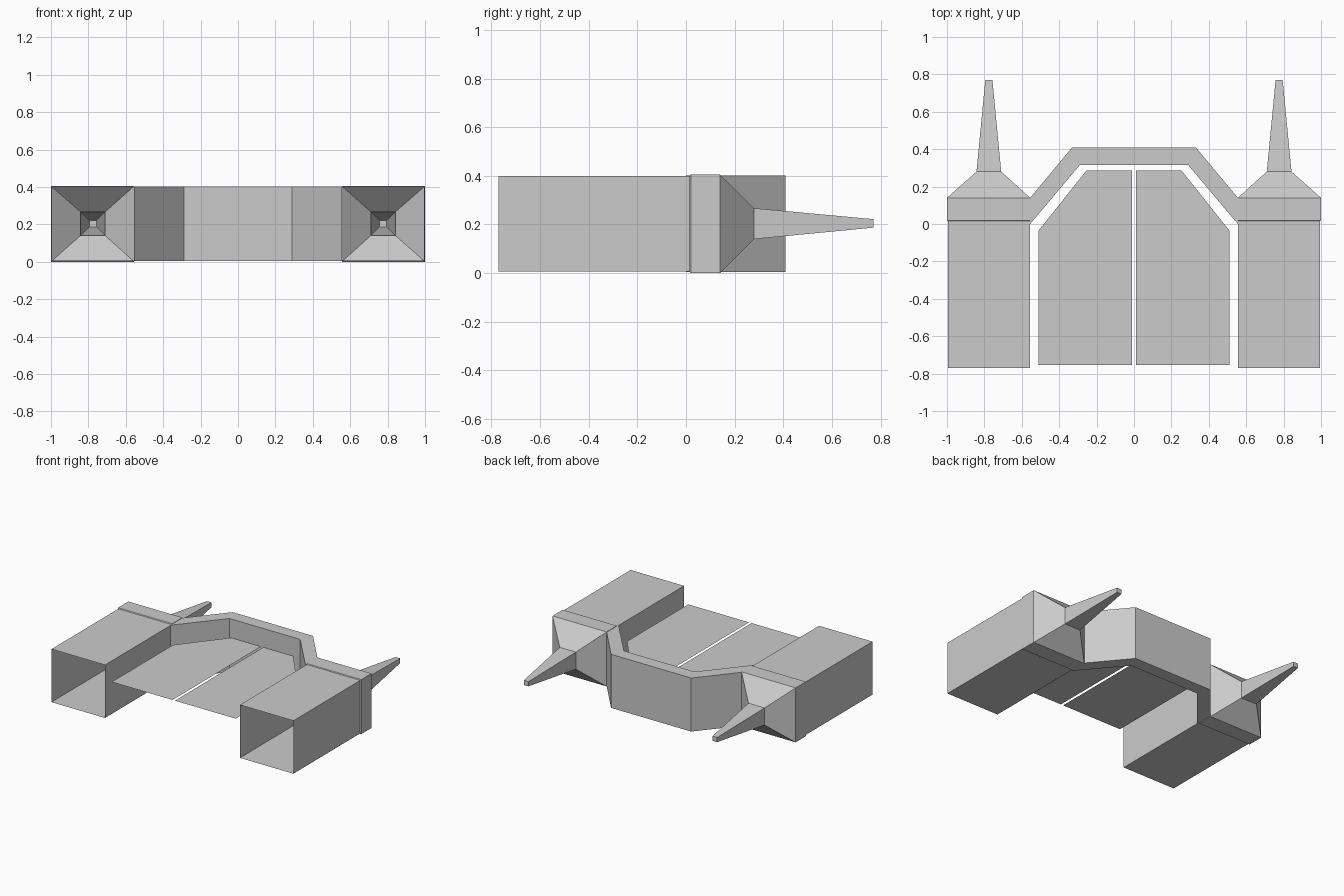
import bpy
import bmesh

cube = bpy.data.objects.get("Cube")
if cube:
    bpy.data.objects.remove(cube, do_unlink=True)

grey = bpy.data.materials.new("plain_grey")
grey.use_nodes = True
GREY = (0.6, 0.6, 0.6, 1)
grey.diffuse_color = GREY
grey.node_tree.nodes["Principled BSDF"].inputs["Base Color"].default_value = GREY


def finish(name, bm, recalc=True):
    if recalc:
        bmesh.ops.recalc_face_normals(bm, faces=bm.faces)
    mesh = bpy.data.meshes.new(name)
    bm.to_mesh(mesh)
    bm.free()
    mesh.materials.append(grey)
    obj = bpy.data.objects.new(name, mesh)
    bpy.context.collection.objects.link(obj)
    return obj


def arm(name, side):
    """Square tube, open at the front, narrowing to a spike at the back."""
    # y, inner x, outer x, bottom z, top z
    sections = [
        (-0.77, 0.555, 0.995, 0.006, 0.4),
        (0.015, 0.555, 0.995, 0.006, 0.4),
        (0.02, 0.555, 1.0, 0, 0.405),
        (0.14, 0.555, 1.0, 0, 0.405),
        (0.28, 0.71, 0.842, 0.14, 0.267),
        (0.77, 0.757, 0.795, 0.187, 0.222),
    ]
    bm = bmesh.new()
    rings = []
    for y, x0, x1, z0, z1 in sections:
        corners = [(x0, z0), (x1, z0), (x1, z1), (x0, z1)]
        rings.append([bm.verts.new((side * x, y, z)) for x, z in corners])
    for a, b in zip(rings, rings[1:]):
        for i in range(4):
            j = (i + 1) % 4
            bm.faces.new((a[i], a[j], b[j], b[i]))
    bm.faces.new(rings[-1])
    finish(name, bm)


def floor_panel(name, side):
    """Thin sheet with one clipped rear corner."""
    outline = [(0.01, -0.755), (0.51, -0.755), (0.51, -0.035), (0.255, 0.285), (0.01, 0.285)]
    bm = bmesh.new()
    face = bm.faces.new([bm.verts.new((side * x, y, 0.28)) for x, y in outline])
    face.normal_update()
    if face.normal.z < 0:
        face.normal_flip()
    finish(name, bm, recalc=False)


def bridge():
    """Angled band joining the two arms."""
    outer = [(0.555, 0.14), (0.33, 0.41)]
    inner = [(0.555, 0.0), (0.29, 0.315)]
    mirror = lambda pts: [(-x, y) for x, y in reversed(pts)]
    outer, inner = outer + mirror(outer), inner + mirror(inner)
    bm = bmesh.new()
    rings = []
    for o, i in zip(outer, inner):
        rings.append([bm.verts.new((x, y, z)) for (x, y), z in
                      ((o, 0.004), (o, 0.402), (i, 0.402), (i, 0.004))])
    for a, b in zip(rings, rings[1:]):
        for i in range(4):
            j = (i + 1) % 4
            bm.faces.new((a[i], a[j], b[j], b[i]))
    finish("rear_bridge", bm)


for label, side in (("left", 1), ("right", -1)):
    arm(label + "_arm", side)
    floor_panel(label + "_floor_panel", side)
bridge()
